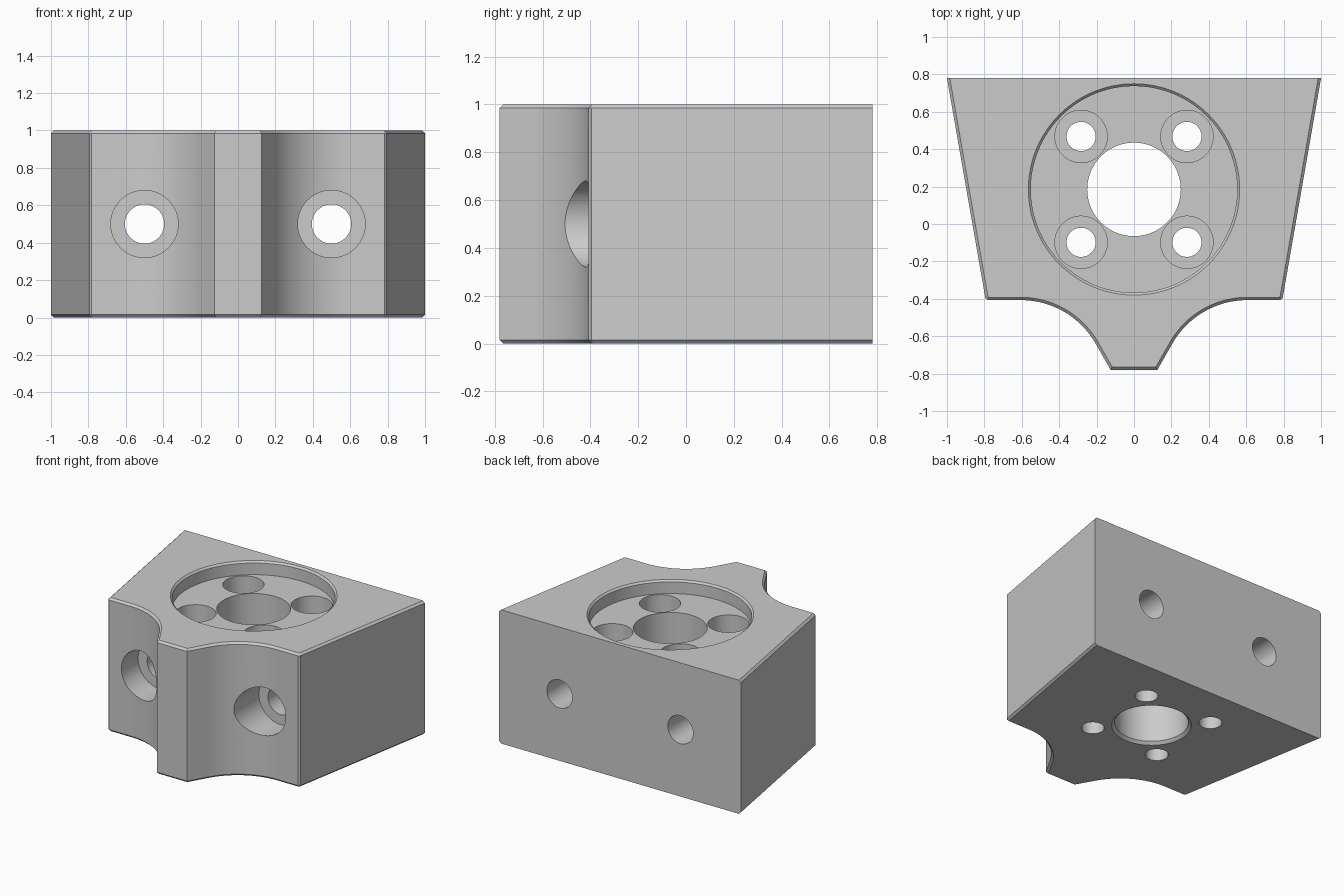
import bpy, bmesh, math
from mathutils import Matrix, Vector

if "Cube" in bpy.data.objects:
    bpy.data.objects.remove(bpy.data.objects["Cube"])

CH = 0.015          # edge chamfer
CY = 0.185          # y of the main bore

grey = bpy.data.materials.new("light_grey")
grey.diffuse_color = (0.6, 0.6, 0.6, 1)
grey.use_nodes = True
grey.node_tree.nodes["Principled BSDF"].inputs["Base Color"].default_value = grey.diffuse_color


def make_object(name, bm):
    bmesh.ops.recalc_face_normals(bm, faces=bm.faces[:])
    mesh = bpy.data.meshes.new(name)
    bm.to_mesh(mesh)
    bm.free()
    mesh.materials.append(grey)
    obj = bpy.data.objects.new(name, mesh)
    bpy.context.collection.objects.link(obj)
    return obj


def skin(bm, rings):
    """Join equal closed rings of points and cap both ends."""
    vs = [[bm.verts.new(p) for p in ring] for ring in rings]
    n = len(vs[0])
    for a, b in zip(vs, vs[1:]):
        for i in range(n):
            j = (i + 1) % n
            bm.faces.new((a[i], a[j], b[j], b[i]))
    bm.faces.new(vs[0][::-1])
    bm.faces.new(vs[-1])


def inset(points, dist):
    """Offset a counter-clockwise outline inwards, leaving the back edge in place."""
    n = len(points)
    lines = []
    for i in range(n):
        p, q = points[i], points[(i + 1) % n]
        d = (q - p).normalized()
        normal = Vector((-d.y, d.x))
        is_back = p.y > 0.77 and q.y > 0.77
        lines.append((normal, normal.dot(p) + (0 if is_back else dist)))
    out = []
    for i in range(n):
        (n1, c1), (n2, c2) = lines[i - 1], lines[i]
        det = n1.x * n2.y - n1.y * n2.x
        if abs(det) < 1e-5:
            out.append(points[i] + n2 * (c2 - n2.dot(points[i])))
        else:
            out.append(Vector(((c1 * n2.y - c2 * n1.y) / det,
                               (n1.x * c2 - n2.x * c1) / det)))
    return out


# Block outline: right half from the nose to the back, then mirrored
R, AX, FY = 0.46, 0.605, -0.407
half = [Vector((0.125, -0.78))]
for k in range(25):
    a = math.radians(60 * (1 - k / 24))
    half.append(Vector((AX - R * math.sin(a), FY - R + R * math.cos(a))))
half += [Vector((0.782, FY)), Vector((0.795, -0.395)), Vector((1, 0.78))]
outline = half + [Vector((-p.x, p.y)) for p in reversed(half)]
small = inset(outline, CH)

# Chamfered block
bm = bmesh.new()
skin(bm, [[(p.x, p.y, z) for p in ring] for ring, z in
          ((small, 0), (outline, CH), (outline, 1 - CH), (small, 1))])
block = make_object("mount_block", bm)


def cut(name, profile, location, along_y=False, sides=96):
    """Subtract a turned (radius, height) profile from the block."""
    bm = bmesh.new()
    skin(bm, [[(r * math.cos(2 * math.pi * i / sides),
                r * math.sin(2 * math.pi * i / sides), h) for i in range(sides)]
              for r, h in profile])
    if along_y:
        bm.transform(Matrix.Rotation(math.pi / 2, 4, 'X'))
    bm.transform(Matrix.Translation(location))
    cutter = make_object(name, bm)
    cutter.hide_render = True
    mod = block.modifiers.new(name, 'BOOLEAN')
    mod.operation = 'DIFFERENCE'
    mod.solver = 'EXACT'
    mod.object = cutter
    bpy.context.view_layer.objects.active = block
    bpy.ops.object.modifier_apply(modifier=name)
    bpy.data.objects.remove(cutter)


# Round recess with the central bore
cut("main_bore", [(0.28, -0.01), (0.25, 0.02), (0.25, 0.9), (0.552, 0.9),
                  (0.552, 0.987), (0.575, 1.01)], (0, CY, 0), sides=128)

# Four counterbored vertical screw holes
for sx in (-1, 1):
    for sy in (-1, 1):
        cut("vertical_screw_hole", [(0.078, -0.1), (0.078, 0.7), (0.14, 0.7), (0.14, 0.95)],
            (sx * 0.283, CY + sy * 0.283, 0), sides=64)

# Two counterbored holes from front to back
for sx in (-1, 1):
    cut("front_screw_hole", [(0.105, -0.9), (0.105, 0.21), (0.18, 0.21), (0.18, 0.9)],
        (sx * 0.5, 0, 0.5), along_y=True, sides=64)

# Smooth curved walls, keep edges sharp
bpy.ops.object.select_all(action='DESELECT')
block.select_set(True)
bpy.context.view_layer.objects.active = block
bpy.ops.object.shade_smooth_by_angle(angle=math.radians(20))
